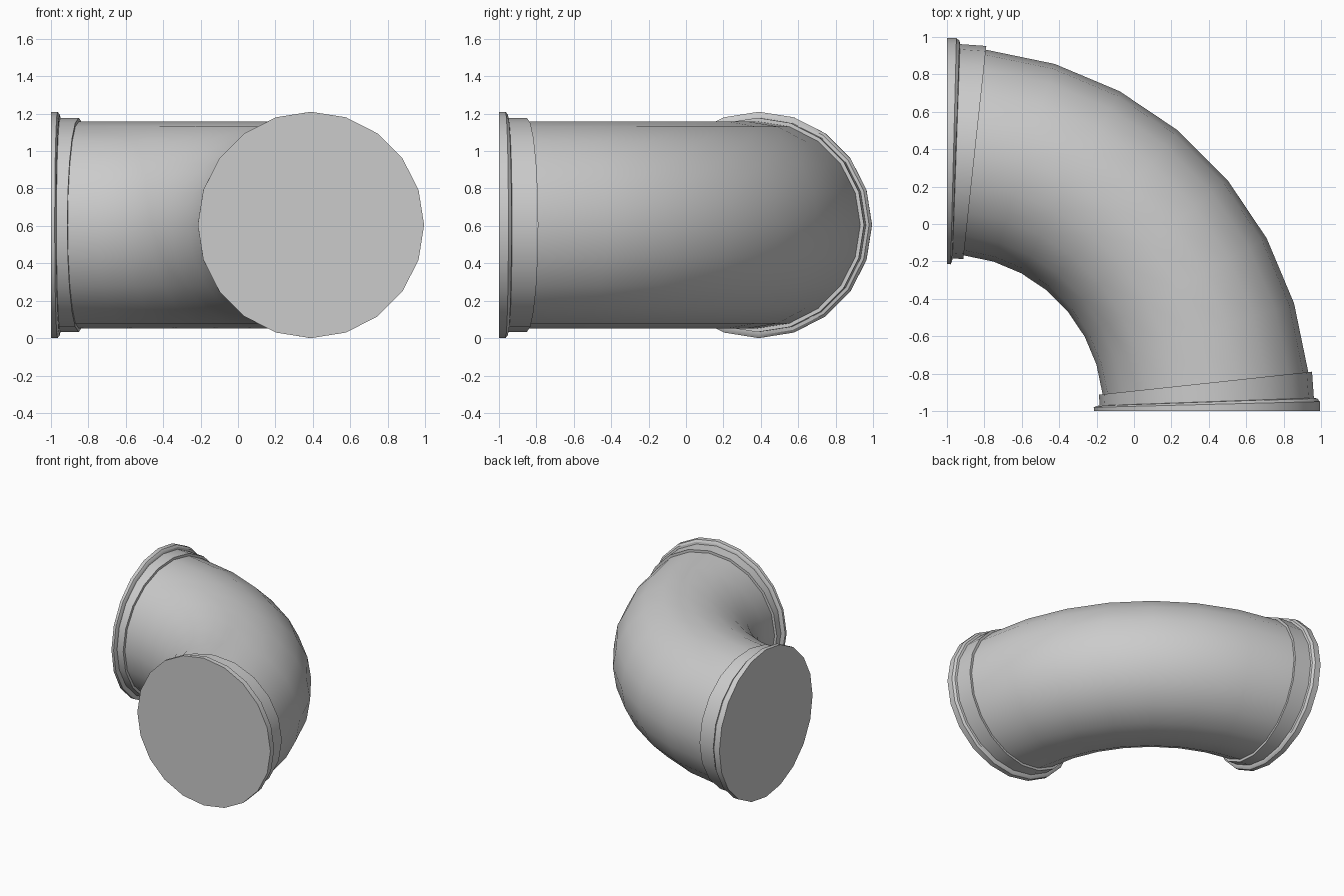
import bpy, bmesh
from math import sin, cos, pi, radians

if "Cube" in bpy.data.objects:
    bpy.data.objects.remove(bpy.data.objects["Cube"])

SIDES = 20
BEND = 1.39          # bend radius around the pivot at (-1, -1)
FLANGE_R = 0.605
PIPE_R = 0.553
COLLAR_END = 6.15    # degrees from the end face


def sweep(name, rings, cap=False):
    """Skin circular rings (angle in degrees, radius) around the bend pivot."""
    bm = bmesh.new()
    loops = []
    for angle, radius in rings:
        a = radians(angle)
        loop = []
        for i in range(SIDES):
            t = 2 * pi * i / SIDES
            d = BEND + radius * cos(t)
            loop.append(bm.verts.new((d * cos(a) - 1, d * sin(a) - 1,
                                      FLANGE_R + radius * sin(t))))
        loops.append(loop)
    for p, q in zip(loops, loops[1:]):
        for i in range(SIDES):
            j = (i + 1) % SIDES
            bm.faces.new((p[i], p[j], q[j], q[i]))
    if cap:
        bm.faces.new(loops[0])
    bmesh.ops.recalc_face_normals(bm, faces=bm.faces)
    # make sure the skin faces outwards
    f = max(bm.faces, key=lambda f: f.calc_center_median().z)
    if f.normal.z < 0:
        bmesh.ops.reverse_faces(bm, faces=bm.faces)
    mesh = bpy.data.meshes.new(name)
    bm.to_mesh(mesh)
    bm.free()
    obj = bpy.data.objects.new(name, mesh)
    bpy.context.collection.objects.link(obj)
    bpy.ops.object.select_all(action='DESELECT')
    obj.select_set(True)
    bpy.context.view_layer.objects.active = obj
    bpy.ops.object.shade_smooth_by_angle(angle=radians(30))
    return obj


# Bent pipe between the two collars
step = (90 - 2 * COLLAR_END) / 7
sweep("elbow_pipe", [(COLLAR_END + step * k, PIPE_R) for k in range(8)])

# Capped flange with bevelled lip and collar, at each end
profile = [(0, FLANGE_R), (1.45, FLANGE_R), (1.95, 0.59), (2.05, 0.573),
           (COLLAR_END, 0.573), (COLLAR_END, PIPE_R)]
sweep("front_flange", profile, cap=True)
sweep("side_flange", [(90 - a, r) for a, r in profile], cap=True)
